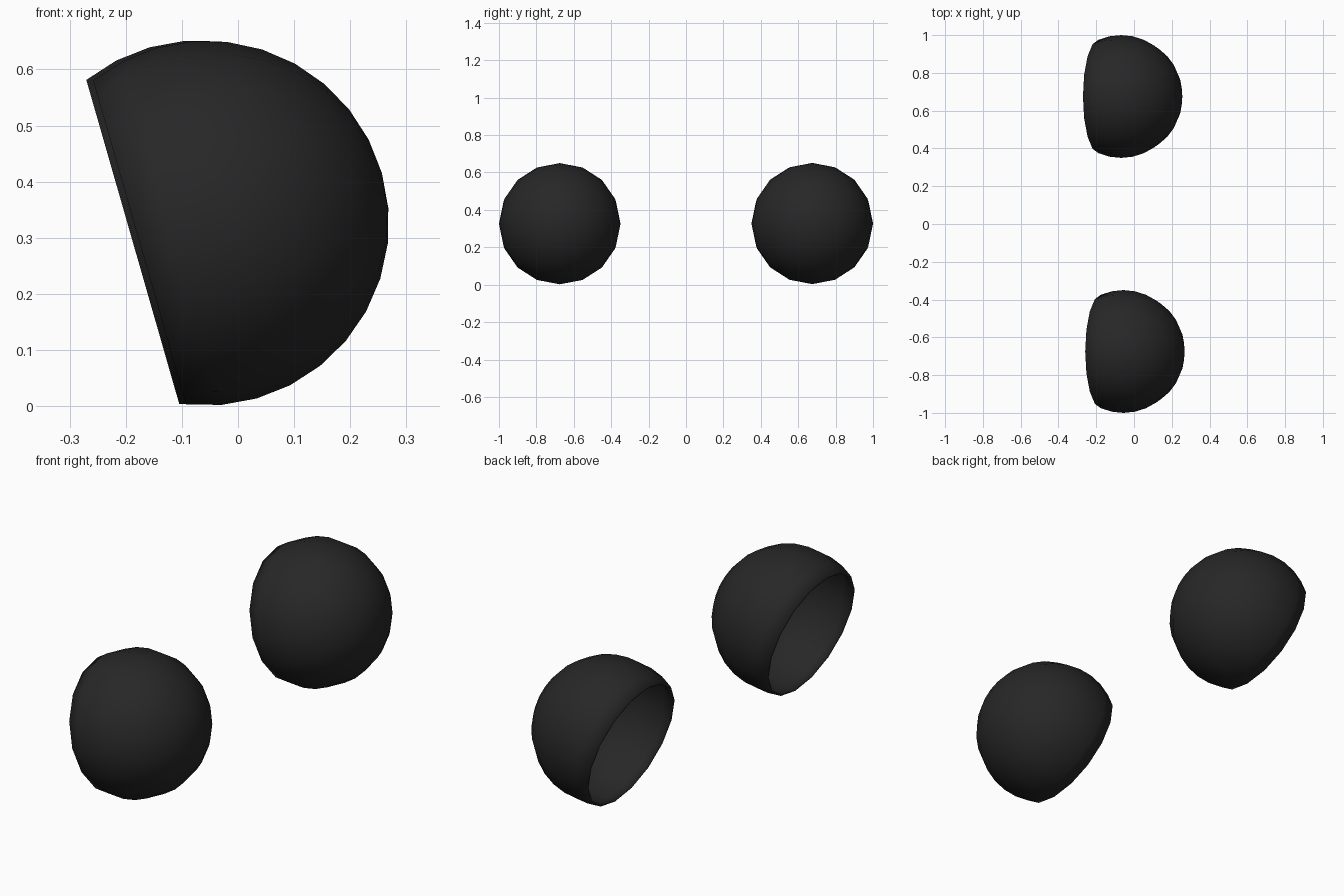
import bpy, bmesh, math
from mathutils import Matrix

if "Cube" in bpy.data.objects:
    bpy.data.objects.remove(bpy.data.objects["Cube"])

R = 0.325          # outer radius
WALL = 0.008       # shell thickness
SEGS, STEP = 16, math.radians(11.25)
RINGS = 10         # rings from pole to the open rim

black = bpy.data.materials.new("soft_black")
black.diffuse_color = (0.02, 0.02, 0.02, 1)
black.use_nodes = True
black.node_tree.nodes["Principled BSDF"].inputs["Base Color"].default_value = black.diffuse_color


def open_dome(name, centre):
    """Hollow truncated sphere, pole along local +z, then tipped so the opening faces -x and down."""
    bm = bmesh.new()

    def shell(r):
        pole = bm.verts.new((0, 0, r))
        rings = []
        for k in range(1, RINGS + 1):
            a = k * STEP
            rings.append([bm.verts.new((r * math.sin(a) * math.cos(t), r * math.sin(a) * math.sin(t), r * math.cos(a)))
                          for t in (2 * math.pi * i / SEGS for i in range(SEGS))])
        for i in range(SEGS):
            j = (i + 1) % SEGS
            bm.faces.new((pole, rings[0][i], rings[0][j]))
            for a, b in zip(rings, rings[1:]):
                bm.faces.new((a[i], b[i], b[j], a[j]))
        return rings[-1]

    outer, inner = shell(R), shell(R - WALL)
    # thin rim joining the outside to the inside
    for v in inner:
        v.co.z = outer[0].co.z
    for i in range(SEGS):
        j = (i + 1) % SEGS
        bm.faces.new((outer[i], inner[i], inner[j], outer[j]))
    bmesh.ops.recalc_face_normals(bm, faces=bm.faces)
    bm.transform(Matrix.Translation(centre) @ Matrix.Rotation(math.radians(74), 4, 'Y'))
    for f in bm.faces:
        f.smooth = True
    me = bpy.data.meshes.new(name)
    bm.to_mesh(me)
    bm.free()
    me.materials.append(black)
    ob = bpy.data.objects.new(name, me)
    bpy.context.collection.objects.link(ob)


# the pair sits very slightly out of line
open_dome("front_dome", (-0.056, -0.675, 0.326))
open_dome("back_dome", (-0.068, 0.675, 0.327))
